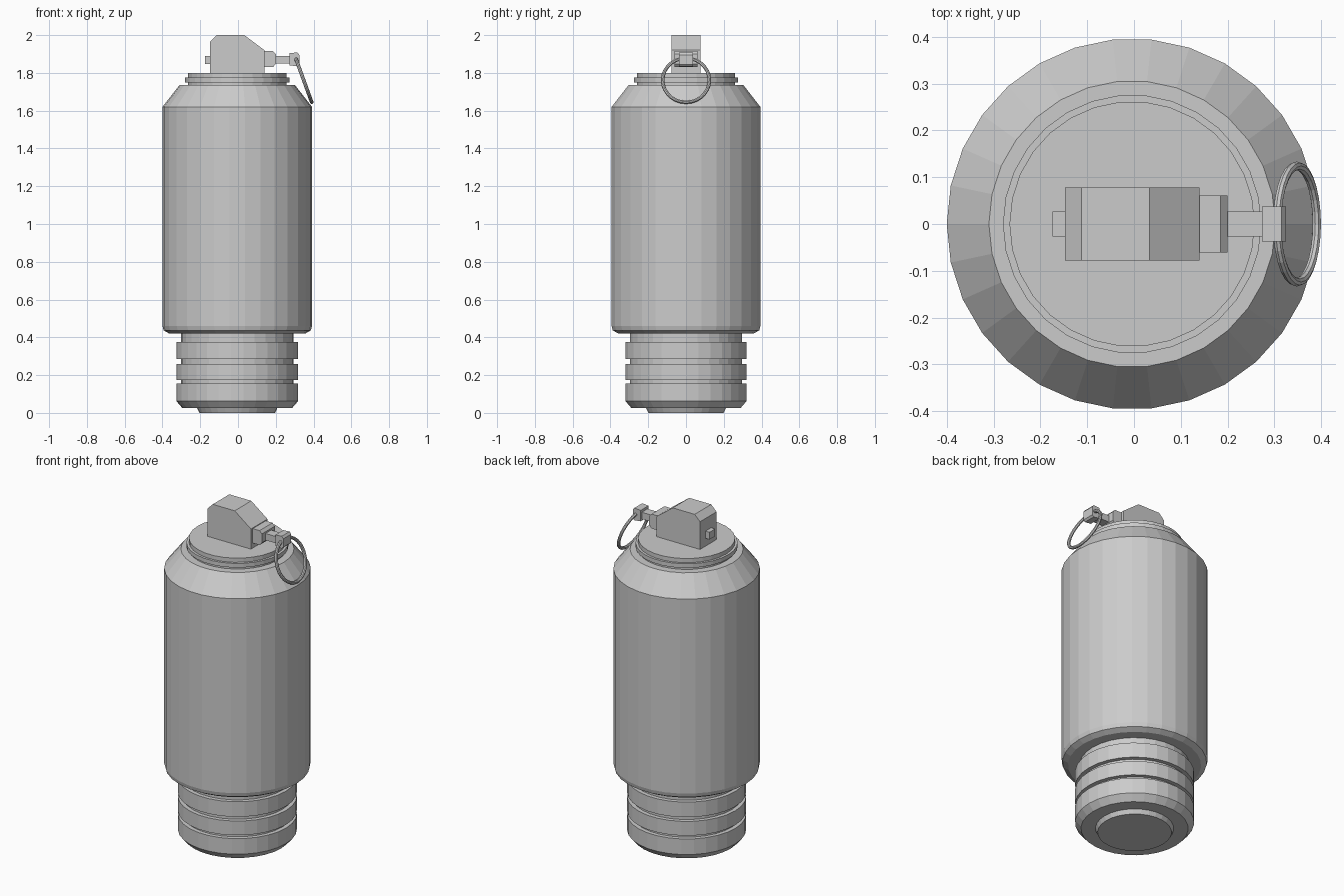
import bpy, bmesh
from math import sin, cos, pi, radians
from mathutils import Matrix

if "Cube" in bpy.data.objects:
    bpy.data.objects.remove(bpy.data.objects["Cube"])

CX = -0.004   # axis of the turned parts
SIDES = 30


def finish(name, bm):
    bmesh.ops.recalc_face_normals(bm, faces=bm.faces)
    me = bpy.data.meshes.new(name)
    bm.to_mesh(me)
    bm.free()
    ob = bpy.data.objects.new(name, me)
    bpy.context.collection.objects.link(ob)
    return ob


def lathe(name, profile):
    """Turn an (r, z) profile around the axis and cap both ends."""
    bm = bmesh.new()
    rings = [[bm.verts.new((CX + r * cos(2 * pi * i / SIDES), r * sin(2 * pi * i / SIDES), z))
              for i in range(SIDES)] for r, z in profile]
    for a, b in zip(rings, rings[1:]):
        for i in range(SIDES):
            j = (i + 1) % SIDES
            bm.faces.new((a[i], a[j], b[j], b[i]))
    bm.faces.new(rings[0][::-1])
    bm.faces.new(rings[-1])
    return finish(name, bm)


def prism(name, outline, half_width):
    """Extrude an (x, z) outline along y, symmetric about y = 0."""
    bm = bmesh.new()
    face = bm.faces.new([bm.verts.new((x, -half_width, z)) for x, z in outline])
    new = bmesh.ops.extrude_face_region(bm, geom=[face])["geom"]
    bmesh.ops.translate(bm, vec=(0, 2 * half_width, 0),
                        verts=[v for v in new if isinstance(v, bmesh.types.BMVert)])
    return finish(name, bm)


def box(name, x0, x1, z0, z1, half_width):
    return prism(name, [(x0, z0), (x1, z0), (x1, z1), (x0, z1)], half_width)


# Ribbed base with two grooves and a neck
base = [(0.20, 0.0), (0.212, 0.025), (0.29, 0.025), (0.322, 0.062)]
for low, high in ((0.155, 0.175), (0.26, 0.285)):
    base += [(0.322, low), (0.298, low), (0.298, high), (0.322, high)]
base += [(0.322, 0.375), (0.298, 0.375), (0.298, 0.43)]
lathe("ribbed_base", base)

# Main canister with sloped shoulder
lathe("canister", [(0.295, 0.42), (0.36, 0.42), (0.39, 0.437), (0.396, 0.46),
                   (0.396, 1.62), (0.306, 1.735), (0.25, 1.735)])

# Stepped cap
lathe("cap", [(0.262, 1.73), (0.262, 1.75), (0.276, 1.75), (0.276, 1.775),
              (0.262, 1.775), (0.262, 1.80)])

# Fuse head and the pin assembly through it
prism("fuse_head", [(-0.147, 1.79), (0.14, 1.79), (0.14, 1.92), (0.033, 2.0),
                    (-0.112, 2.0), (-0.147, 1.965)], 0.078)
box("pin_end", -0.174, -0.14, 1.847, 1.89, 0.027)
prism("pin_collar", [(0.13, 1.83), (0.185, 1.83), (0.2, 1.847), (0.2, 1.9),
                     (0.185, 1.916), (0.13, 1.916)], 0.061)
box("pin_shaft", 0.19, 0.28, 1.85, 1.89, 0.027)
prism("pin_eye", [(0.273, 1.84), (0.315, 1.835), (0.325, 1.845), (0.325, 1.895),
                  (0.315, 1.908), (0.273, 1.905)], 0.037)

# Tilted pull ring
bpy.ops.mesh.primitive_torus_add(major_segments=28, minor_segments=8,
                                 major_radius=0.124, minor_radius=0.0095,
                                 location=(0.348, 0, 1.761), rotation=(0, radians(70), 0))
bpy.context.object.name = "pull_ring"
